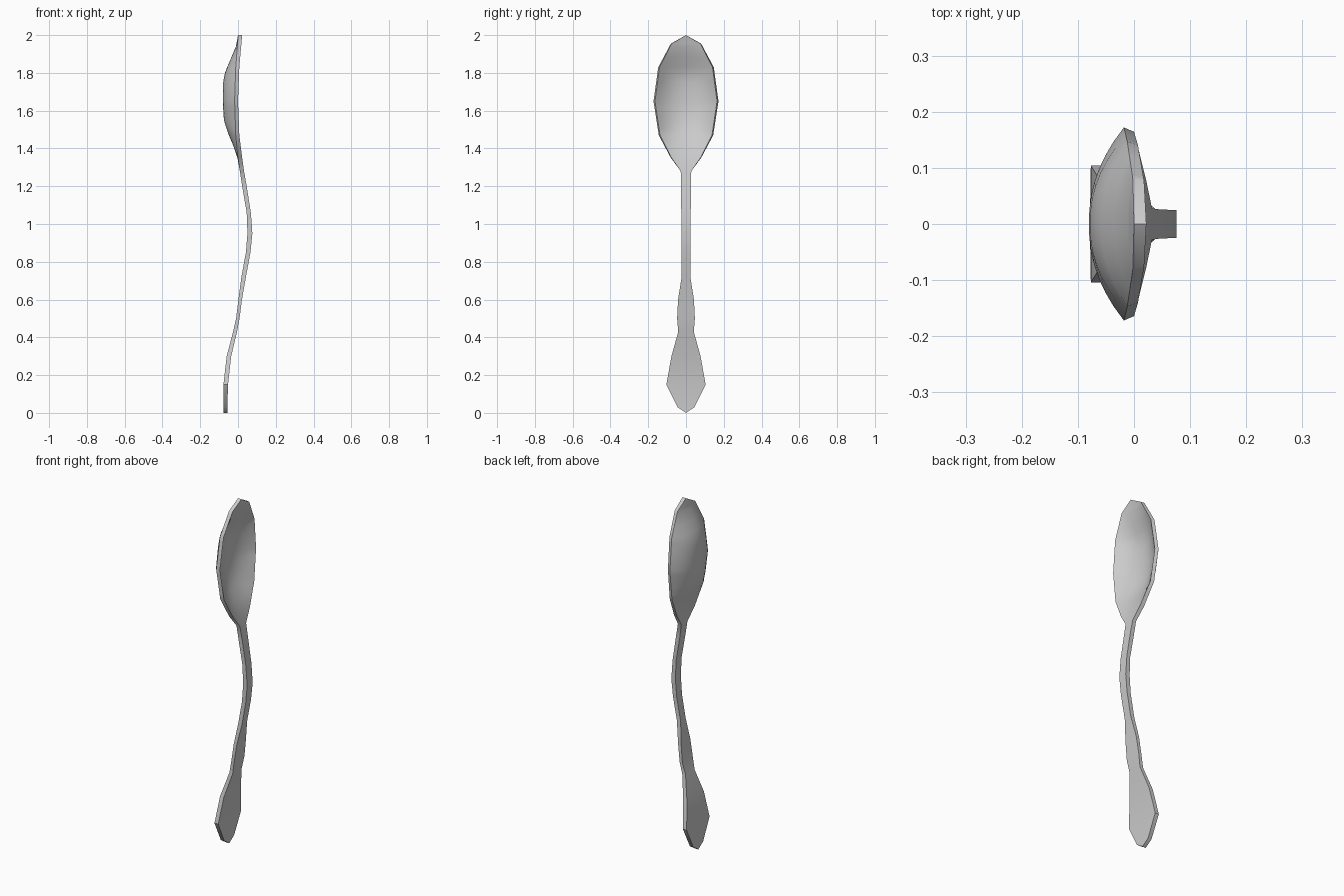
import bpy, bmesh

if "Cube" in bpy.data.objects:
    bpy.data.objects.remove(bpy.data.objects["Cube"])

# Stations along the spoon: z, half width, back x, front x
STATIONS = [
    (0.00, 0.000, -0.078, -0.056), (0.03, 0.045, -0.078, -0.056),
    (0.15, 0.104, -0.077, -0.053), (0.30, 0.077, -0.060, -0.036),
    (0.43, 0.041, -0.026, -0.005), (0.50, 0.047, -0.010, 0.008),
    (0.60, 0.042, 0.002, 0.021), (0.72, 0.023, 0.018, 0.042),
    (0.85, 0.024, 0.042, 0.066), (0.95, 0.025, 0.050, 0.076),
    (1.06, 0.025, 0.046, 0.068), (1.20, 0.026, 0.022, 0.046),
    (1.28, 0.028, 0.010, 0.032), (1.35, 0.080, 0.000, 0.022),
    (1.47, 0.144, -0.012, 0.007), (1.65, 0.172, -0.018, 0.000),
    (1.83, 0.147, -0.012, 0.007), (1.955, 0.080, -0.002, 0.018),
    (2.00, 0.000, 0.000, 0.022)]

# Lowest line of the bowl: z, depth below the rim
DEPTH = [(1.28, 0), (1.35, 0.003), (1.42, 0.020), (1.50, 0.046), (1.55, 0.060),
         (1.62, 0.062), (1.75, 0.064), (1.80, 0.056), (1.88, 0.028),
         (1.94, 0.008), (2.0, 0)]


def interp(table, z):
    """Linear lookup of all remaining columns at height z."""
    for a, b in zip(table, table[1:]):
        if z <= b[0]:
            f = max(0, (z - a[0]) / (b[0] - a[0]))
            return [p + (q - p) * f for p, q in zip(a[1:], b[1:])]
    return list(table[-1][1:])


# Rows follow the outline corners, with extra rows in the bowl
rows = sorted({s[0] for s in STATIONS} | {d[0] for d in DEPTH})
COLS = 14
ts = [2 * i / COLS - 1 for i in range(COLS + 1)]

bm = bmesh.new()
front, back = [], []
for z in rows:
    w, xb, xf = interp(STATIONS, z)
    depth = interp(DEPTH, z)[0]
    inset = 0.955 if z > 1.3 else 1.0
    sag = [depth * (1 - abs(t) ** 2.2) for t in ts]
    front.append([bm.verts.new((xf - s, w * t * inset, z)) for t, s in zip(ts, sag)])
    back.append([bm.verts.new((xb - s, w * t, z)) for t, s in zip(ts, sag)])

# Front and back skins plus the rim walls
for i in range(len(rows) - 1):
    for j in range(COLS):
        bm.faces.new((front[i][j], front[i][j + 1], front[i + 1][j + 1], front[i + 1][j]))
        bm.faces.new((back[i][j], back[i + 1][j], back[i + 1][j + 1], back[i][j + 1]))
    for j in (0, COLS):
        bm.faces.new((front[i][j], front[i + 1][j], back[i + 1][j], back[i][j]))
bmesh.ops.remove_doubles(bm, verts=bm.verts, dist=0.0005)
# Close the two pointed tips
bmesh.ops.recalc_face_normals(bm, faces=bm.faces)

mesh = bpy.data.meshes.new("spoon")
bm.to_mesh(mesh)
bm.free()
spoon = bpy.data.objects.new("spoon", mesh)
bpy.context.collection.objects.link(spoon)
bpy.context.view_layer.objects.active = spoon
spoon.select_set(True)
bpy.ops.object.shade_smooth_by_angle(angle=0.6)
